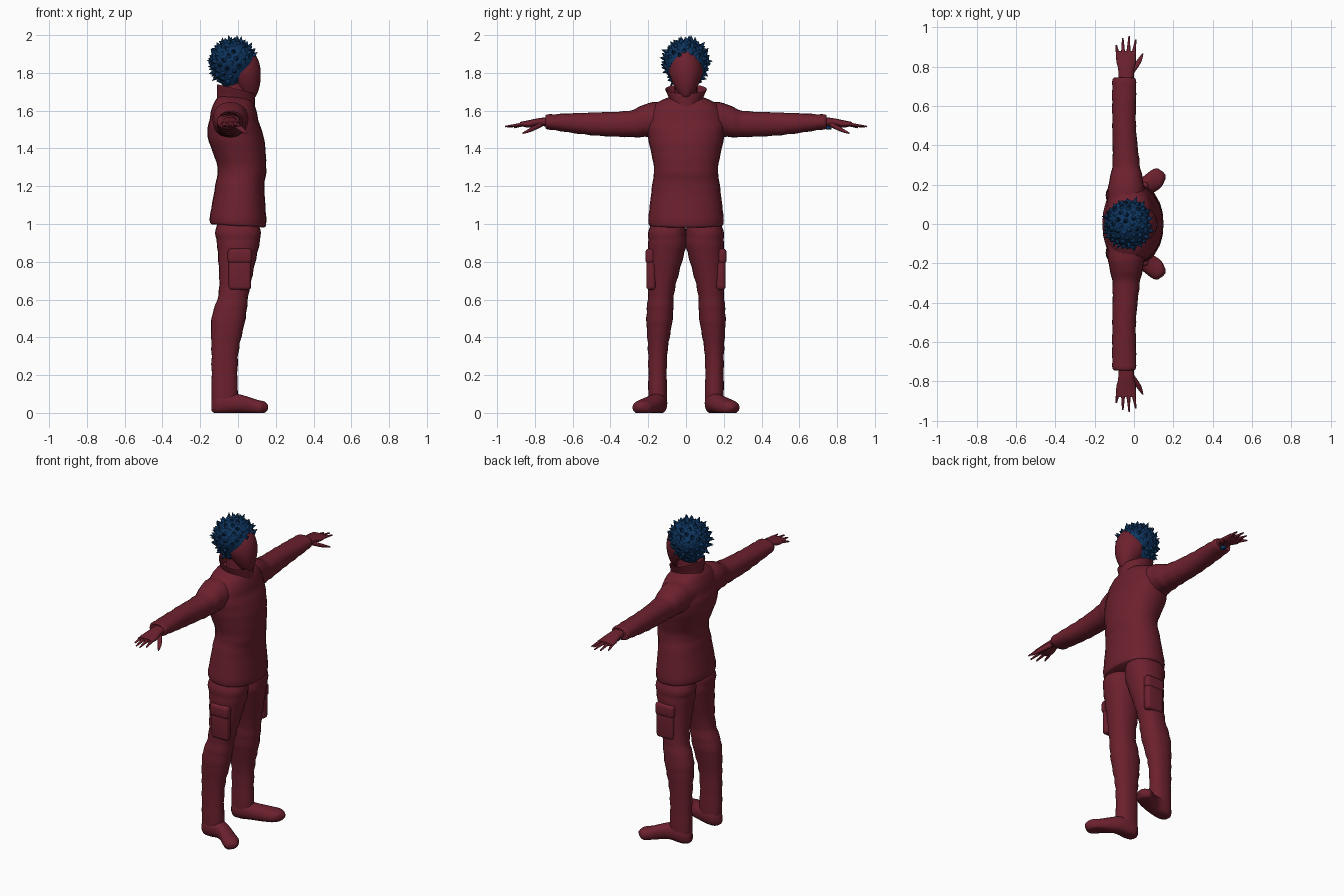
import bpy, bmesh, math, random
from mathutils import Vector, Matrix

random.seed(4)
old = bpy.data.objects.get("Cube")
if old:
    bpy.data.objects.remove(old)


def material(name, red, green, blue):
    mat = bpy.data.materials.new(name)
    mat.use_nodes = True
    mat.diffuse_color = (red, green, blue, 1)
    mat.node_tree.nodes["Principled BSDF"].inputs["Base Color"].default_value = (red, green, blue, 1)
    return mat


maroon = material("maroon", .15, .015, .027)
navy = material("navy", .004, .034, .11)


def finish(name, bm, mat, sharp_angle=math.pi / 3):
    bmesh.ops.recalc_face_normals(bm, faces=bm.faces)
    mesh = bpy.data.meshes.new(name)
    bm.to_mesh(mesh)
    bm.free()
    mesh.materials.append(mat)
    for face in mesh.polygons:
        face.use_smooth = True
    mesh.set_sharp_from_angle(angle=sharp_angle)
    obj = bpy.data.objects.new(name, mesh)
    bpy.context.collection.objects.link(obj)
    return obj


def smooth_rows(rows, steps=6):
    """Fill in rings between the given rows along a smooth spline."""
    points = [Vector(row) for row in rows]
    padded = [points[0], *points, points[-1]]
    filled = []
    for before, start, end, after in zip(padded, padded[1:], padded[2:], padded[3:]):
        for step in range(steps):
            t = step / steps
            slope_in, slope_out = (end - before) / 2, (after - start) / 2
            bend = (end - start) * 3 - slope_in * 2 - slope_out
            curl = (start - end) * 2 + slope_in + slope_out
            filled.append(start + (slope_in + (bend + curl * t) * t) * t)
    return filled + [points[-1]]


def loft(name, rows, axis="z", side=1, sides=24, mat=maroon, tilt=0, fold=0, power=.9):
    """Skin oval rings; each row is (station, centre, radius, centre, radius)."""
    bm = bmesh.new()
    rings = []
    for station, centre_a, radius_a, centre_b, radius_b in smooth_rows(rows):
        ripple = fold * math.sin(station * 80)
        ring = []
        for i in range(sides):
            angle = math.tau * i / sides
            u, v = [math.copysign(abs(wave) ** power, wave) for wave in (math.cos(angle), math.sin(angle))]
            a = centre_a + (radius_a + ripple) * u
            b = centre_b + (radius_b + ripple) * v
            places = {"z": (a, b, station - tilt * a), "y": (a, station, b), "x": (station, a, b)}
            x, y, z = places[axis]
            ring.append(bm.verts.new((x, y * side, max(z, 0))))
        rings.append(ring)
    for lower, upper in zip(rings, rings[1:]):
        for i in range(sides):
            bm.faces.new((lower[i - 1], lower[i], upper[i], upper[i - 1]))
    bm.faces.new(rings[0])
    bm.faces.new(rings[-1])
    return finish(name, bm, mat)


def padded_box(name, centre, size):
    bm = bmesh.new()
    bmesh.ops.create_cube(bm, size=1, matrix=Matrix.Translation(centre) @ Matrix.Diagonal((*size, 1)))
    bmesh.ops.bevel(bm, geom=bm.edges[:], offset=.02, segments=4, affect="EDGES", profile=.5)
    return finish(name, bm, maroon)


def egg_point(direction, centre, radii, taper, lean=0, drop=0):
    """Point on an ellipsoid that narrows, shifts forward and drops below its middle."""
    below = max(0, -direction.z)
    x, y, z = (d * r for d, r in zip(direction, radii))
    narrow = 1 - taper * below
    return Vector(centre) + Vector((x * narrow + lean * below, y * narrow, z - drop * below))


# Jacket and standing collar, which is higher at the back and hollow inside
loft("jacket", [
    (.99, 0, .14, 0, .19), (1.02, 0, .15, 0, .2), (1.2, .01, .13, 0, .18), (1.3, .02, .13, 0, .17),
    (1.45, -.01, .15, 0, .2), (1.55, -.02, .13, 0, .21), (1.63, -.02, .11, 0, .17), (1.67, -.02, .08, 0, .09),
], fold=.001, tilt=.06)
collar_shape = ((1.62, .1, .09), (1.66, .1, .09), (1.71, .1, .11), (1.7, .09, .1), (1.65, .08, .08))
loft("collar", [(z, -.01, depth, 0, width) for z, depth, width in collar_shape], tilt=.25, power=1)

# Neck and head
loft("neck", [(z, -.01, .06, 0, .06) for z in (1.6, 1.75)], power=1)
bm = bmesh.new()
bmesh.ops.create_uvsphere(bm, u_segments=32, v_segments=20, radius=1)
for vert in bm.verts:
    vert.co = egg_point(vert.co, (.02, 0, 1.8), (.1, .09, .14), taper=.4, lean=.05)
finish("head", bm, maroon)

# Hair cap: the part ahead of the hairline is tucked inside the head
hair_centre = Vector((-.025, 0, 1.855))


def hair_point(direction):
    return egg_point(direction, hair_centre, (.118, .115, .12), taper=.25, drop=.03)


def behind_hairline(point):
    height = point.z - 1.8
    return height > .085 or point.x < .03 + max(.75 * height, .4 * height)


bm = bmesh.new()
bmesh.ops.create_icosphere(bm, subdivisions=5, radius=1)
for vert in bm.verts:
    point = hair_point(vert.co.normalized())
    vert.co = point if behind_hairline(point) else hair_centre.lerp(point, .5)
finish("hair_cap", bm, navy)

# Short hair spikes spread evenly over the cap
bm = bmesh.new()
count = 140
for i in range(count):
    z = 1 - (2 * i + 1) / count
    angle = i * math.pi * (3 - math.sqrt(5))
    across = math.sqrt(1 - z * z)
    direction = Vector((across * math.cos(angle), across * math.sin(angle), z))
    point = hair_point(direction)
    if z > -.7 and behind_hairline(point + Vector((.01, 0, -.01))):
        jitter = Vector([random.uniform(-.4, .4) for axis in range(3)])
        lean = (direction + jitter + Vector((0, 0, .15))).normalized()
        length = random.uniform(.02, .045)
        turn = lean.to_track_quat("Z", "Y").to_matrix().to_4x4()
        bmesh.ops.create_cone(bm, cap_ends=True, segments=6, radius1=.018, radius2=.001, depth=length,
                              matrix=Matrix.Translation(point + lean * length * .2) @ turn)
finish("hair_spikes", bm, navy)

for label, side in (("left", 1), ("right", -1)):
    # Sleeve with soft folds and a rounded cuff
    loft(f"{label}_sleeve", [
        (.05, -.04, .1, 1.55, .1), (.2, -.04, .09, 1.55, .09), (.3, -.04, .07, 1.53, .07),
        (.5, -.05, .06, 1.53, .06), (.72, -.05, .06, 1.54, .04), (.74, -.05, .04, 1.54, .03),
    ], "y", side, fold=.002)

    # Palm, four tapering fingers and a thumb
    loft(f"{label}_palm", [
        (.7, -.04, .04, 1.54, .03), (.78, -.04, .04, 1.54, .02),
        (.83, -.04, .05, 1.53, .02), (.88, -.04, .05, 1.53, .01),
    ], "y", side)
    fingers = (("little", .91), ("ring", .945), ("middle", .957), ("index", .938))
    for i, (finger, tip) in enumerate(fingers):
        base_x, tip_x = -.08 + i * .025, -.09 + i * .033
        loft(f"{label}_{finger}_finger", [
            (.85, base_x, .012, 1.53, .011), (tip, tip_x, .004, 1.51 + i * .003, .004),
        ], "y", side, sides=10)
    loft(f"{label}_thumb", [
        (.76, -.02, .015, 1.53, .015), (.82, .02, .015, 1.5, .012), (.866, .044, .004, 1.48, .004),
    ], "y", side, sides=10)

    # Trouser leg, slightly bent at the knee
    loft(f"{label}_trouser_leg", [
        (1.05, 0, .1, .09, .08), (.95, 0, .12, .1, .1), (.88, 0, .11, .1, .1), (.65, -.02, .08, .13, .07),
        (.5, -.05, .09, .14, .07), (.3, -.07, .07, .15, .05), (.05, -.07, .07, .15, .05),
    ], side=side, fold=.002)

    # Cargo pocket with its flap
    padded_box(f"{label}_pocket", (.01, side * .185, .74), (.12, .05, .18))
    padded_box(f"{label}_pocket_flap", (.01, side * .19, .83), (.13, .05, .08))

    # Shoe with the toe turned outward and a flat sole
    loft(f"{label}_shoe", [
        (-.14, .15, .02, .04, .03), (-.1, .15, .05, .05, .06), (0, .16, .05, .05, .05),
        (.1, .22, .06, .03, .04), (.14, .23, .04, .03, .03), (.16, .24, .01, .03, .01),
    ], "x", side)

# Small navy tab under the left cuff
loft("left_cuff_tab", [
    (.74, -.04, .01, 1.51, .01), (.755, -.04, .02, 1.51, .01), (.77, -.04, .01, 1.51, .01),
], "y", sides=10, mat=navy)
